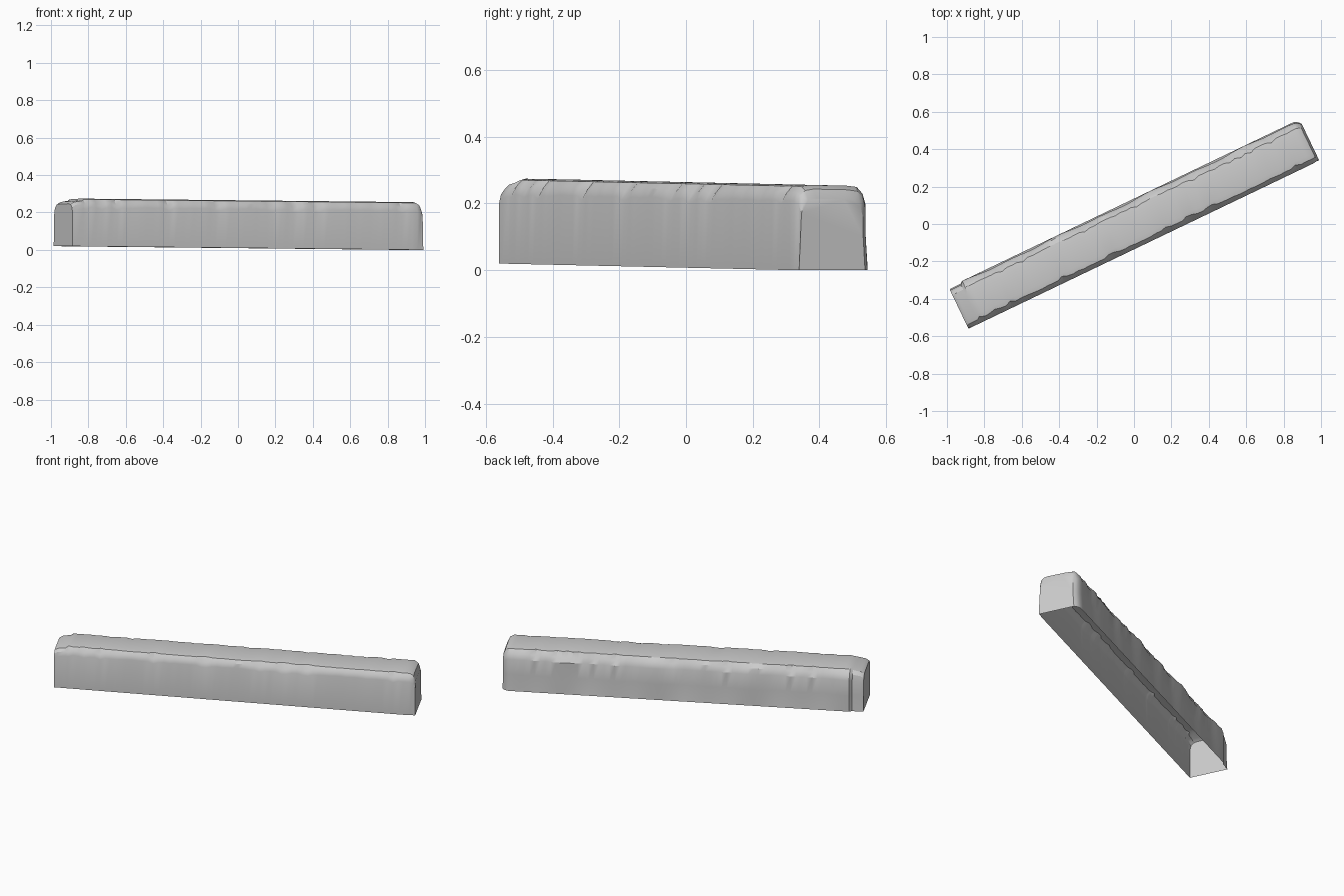
import bpy
import bmesh
import math
import random
from mathutils import Matrix, Vector

random.seed(4)
if "Cube" in bpy.data.objects:
    bpy.data.objects.remove(bpy.data.objects["Cube"])

LENGTH, WIDTH, HEIGHT, TILT = 2.08, 0.245, 0.255, 0.02
STEPS = 64

stone = bpy.data.materials.new("grey_stone")
stone.use_nodes = True
stone.diffuse_color = (0.6, 0.6, 0.6, 1)
stone.node_tree.nodes["Principled BSDF"].inputs["Base Color"].default_value = (0.6, 0.6, 0.6, 1)


def worn():
    """Random wear, mostly small with a few deeper chips."""
    return random.uniform(0, 0.005) + (0.01 if random.random() < 0.12 else 0)


def section(u, front=0.0, back=0.0, top=0.0, wear=True):
    """Open-bottomed cross-section: up the front, over the top, down the back."""
    a, b = (worn(), worn()) if wear else (0, 0)
    wave = 0.006 * math.sin(u * 17) * math.sin(u * 6 + 1) if wear else 0
    f, r, h = front, WIDTH - back, HEIGHT - top
    points = [
        (f, 0), (f, h - 0.045 - a), (f + 0.006 + a / 2, h - 0.02 - a),
        (f + 0.022 + a, h - 0.004), (f + 0.05, h), (r - 0.07, h - 0.002),
        (r - 0.035 - b, h - 0.006), (r - 0.015 - b + wave, h - 0.025 - b),
        (r - 0.006 + wave, h - 0.06), (r - 0.006 + wave, 0.1), (r, 0),
    ]
    lift = TILT * (1 - u / LENGTH)
    return [Vector((u, v, z + lift)) for v, z in points]


# Lengthwise stations: stepped low end, worn body, chamfered far end
rows = [section(0, 0, 0.012, 0.028, False), section(0.02, 0, 0.01, 0.015, False),
        section(0.065, 0, 0.01, 0.008, False)]
start, stop = 0.08, LENGTH - 0.035
for i in range(STEPS + 1):
    rows.append(section(start + (stop - start) * i / STEPS))
rows.append(section(LENGTH - 0.012, 0.004, 0.012, 0.012, False))
rows.append(section(LENGTH, 0.008, 0.026, 0.04, False))
for i, p in enumerate(rows[-1]):
    if i == 0:
        p.y = 0

bm = bmesh.new()
loops = [[bm.verts.new(p) for p in row] for row in rows]
for one, two in zip(loops, loops[1:]):
    for i in range(len(one) - 1):
        bm.faces.new((one[i], two[i], two[i + 1], one[i + 1]))

# End faces
bm.faces.new(loops[0])
bm.faces.new(loops[-1][::-1])

# Turn the block into its diagonal position, centred
bm.transform(Matrix.Rotation(math.radians(25.6), 4, "Z")
             @ Matrix.Translation((-LENGTH / 2, -WIDTH / 2, 0)))
bmesh.ops.recalc_face_normals(bm, faces=bm.faces)

mesh = bpy.data.meshes.new("stone_block")
bm.to_mesh(mesh)
bm.free()
mesh.materials.append(stone)
block = bpy.data.objects.new("stone_block", mesh)
bpy.context.collection.objects.link(block)
bpy.ops.object.select_all(action="DESELECT")
block.select_set(True)
bpy.context.view_layer.objects.active = block
bpy.ops.object.shade_smooth_by_angle(angle=math.radians(30))
